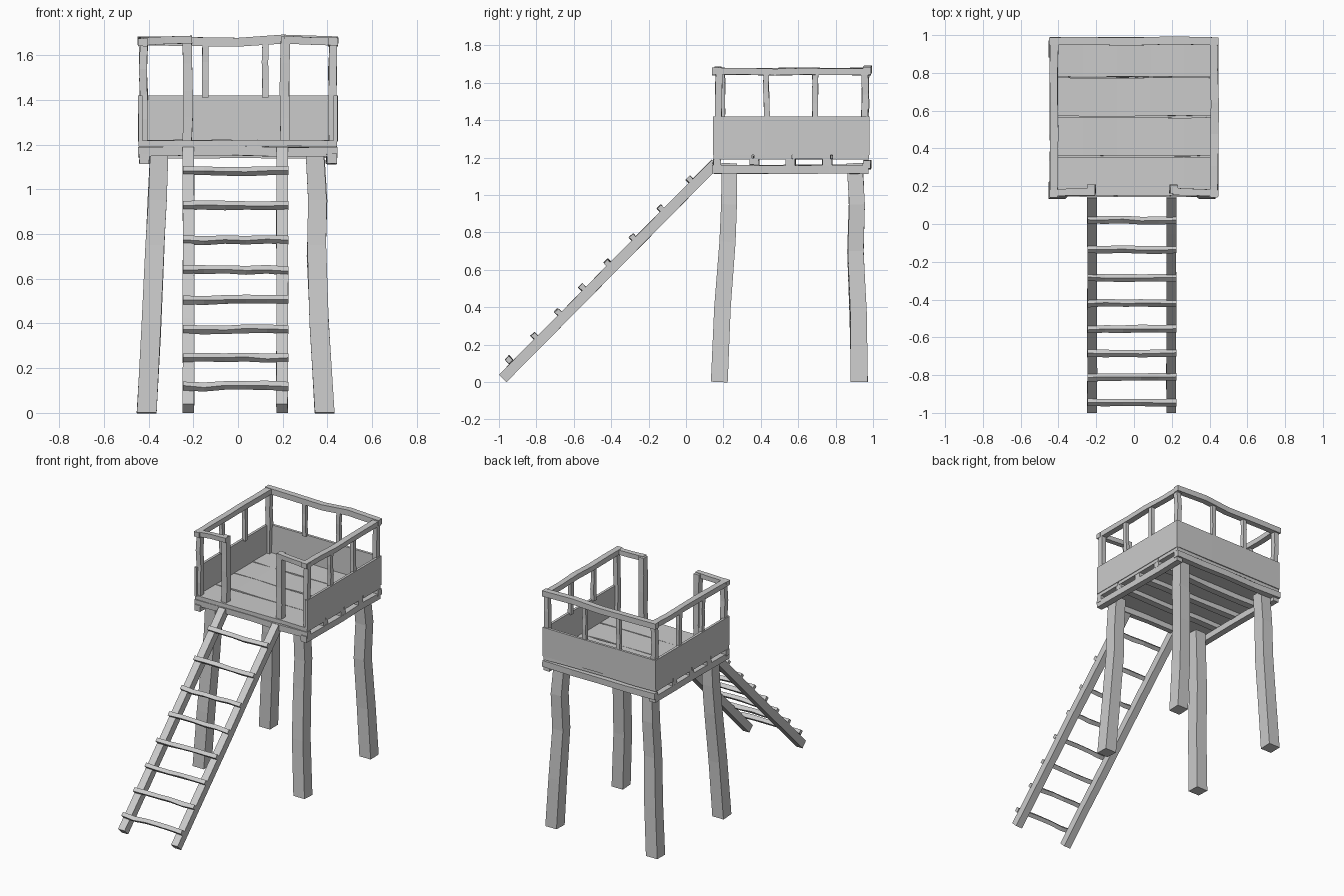
import bpy, bmesh, random
from mathutils import Vector

if "Cube" in bpy.data.objects:
    bpy.data.objects.remove(bpy.data.objects["Cube"])

random.seed(4)


def beam(name, pts, w, h, side, wobble=0.0, taper=1.0):
    """Square timber swept along pts; w is its width along 'side', h across it."""
    pts = [Vector(p) for p in pts]
    side = Vector(side).normalized()
    bm = bmesh.new()
    rings = []
    for i, p in enumerate(pts):
        t = (pts[-1] - pts[0]).normalized()
        up = side.cross(t).normalized()
        k = 1 + (taper - 1) * i / (len(pts) - 1)
        c = p + (side * random.uniform(-1, 1) + up * random.uniform(-1, 1)) * wobble
        rings.append([bm.verts.new(c + side * a * w * k / 2 + up * b * h * k / 2
                                   + (side * random.uniform(-1, 1) + up * random.uniform(-1, 1)) * wobble * 0.4)
                      for a, b in ((-1, -1), (1, -1), (1, 1), (-1, 1))])
    for r, s in zip(rings, rings[1:]):
        for j in range(4):
            bm.faces.new((r[j], r[(j + 1) % 4], s[(j + 1) % 4], s[j]))
    bm.faces.new(rings[0][::-1])
    bm.faces.new(rings[-1])
    bmesh.ops.recalc_face_normals(bm, faces=bm.faces)
    me = bpy.data.meshes.new(name)
    bm.to_mesh(me)
    bm.free()
    ob = bpy.data.objects.new(name, me)
    bpy.context.collection.objects.link(ob)
    return ob


def span(a, b, n):
    """Evenly spaced points from a to b."""
    a, b = Vector(a), Vector(b)
    return [a.lerp(b, i / n) for i in range(n + 1)]


X, Y, Z = (1, 0, 0), (0, 1, 0), (0, 0, 1)

# Crooked legs, leaning inward
front_y = ((0, .178), (.4, .195), (.75, .222), (.95, .23), (1.17, .232))
back_y = ((0, .927), (.35, .92), (.7, .905), (.95, .912), (1.17, .902))
lean = {-1: (-.408, -.388, -.372, -.36, -.352), 1: (.388, .363, .352, .355, .343)}
for s, tag in ((-1, "left"), (1, "right")):
    for end, prof in (("front", front_y), ("back", back_y)):
        beam(f"{end}_{tag}_leg", [(x, y, z) for x, (z, y) in zip(lean[s], prof)],
             .088, .09, X, 0 if end == "front" else .003, .92)

# Side bearers, front and back beams, cross joists
for s, tag in ((-1, "left"), (1, "right")):
    beam(f"{tag}_bearer", span((s * .417, .14, 1.137), (s * .417, .975, 1.137), 4), .045, .045, X, .003)
beam("front_beam", span((-.447, .165, 1.17), (.445, .165, 1.17), 4), .04, .042, Y, .003)
beam("back_beam", span((-.445, .968, 1.162), (.445, .968, 1.162), 4), .042, .044, Y, .003)
for i, y in enumerate((.365, .56, .755)):
    beam(f"joist_{i + 1}", span((-.44, y, 1.177), (.44, y, 1.177), 4), .05, .036, Y, .003)

# Floor planks
edges = (.145, .358, .568, .778, .98)
for i, (a, b) in enumerate(zip(edges, edges[1:])):
    y = (a + b) / 2
    beam(f"floor_plank_{i + 1}", span((-.445, y, 1.206), (.442, y, 1.206), 5), b - a - .007, .028, Y, .0025)

# Solid side and back panels
for s, tag in ((-1, "left"), (1, "right")):
    beam(f"{tag}_panel", span((s * .437, .145, 1.317), (s * .437, .98, 1.317), 3), .018, .205, X, .001)
beam("back_panel", span((-.446, .972, 1.317), (.446, .972, 1.317), 3), .018, .205, Y, .001)

# Corner posts and slim railing posts
for s, tag in ((-1, "left"), (1, "right")):
    for end, y in (("front", .175), ("back", .957)):
        beam(f"{end}_{tag}_corner_post", span((s * .423, y, 1.2), (s * .423, y, 1.65), 4), .034, .036, X, .003)
    for i, y in enumerate((.43, .692)):
        beam(f"{tag}_rail_post_{i + 1}", span((s * .428, y, 1.41), (s * .428, y, 1.65), 3), .026, .03, X, .003)
for i, x in enumerate((-.145, .122)):
    beam(f"back_rail_post_{i + 1}", span((x, .965, 1.41), (x, .965, 1.65), 3), .028, .026, X, .003)

# Gate posts either side of the ladder
for tag, x in (("left", -.226), ("right", .211)):
    beam(f"{tag}_gate_post", span((x, .185, 1.2), (x, .185, 1.683), 4), .042, .046, X, .003)

# Handrails
for s, tag in ((-1, "left"), (1, "right")):
    beam(f"{tag}_handrail", span((s * .424, .14, 1.659), (s * .424, .98, 1.66), 5), .042, .036, X, .004)
    beam(f"front_{tag}_handrail", span((s * .447, .165, 1.66), (s * .205, .172, 1.668), 2), .036, .034, Y, .003)
beam("back_handrail", [(-.45, .968, 1.665), (-.25, .968, 1.662), (0, .965, 1.658),
                       (.2, .972, 1.672), (.447, .968, 1.664)], .042, .04, Y, .001)

# Sloping ladder with stringers and rungs
for tag, x in (("left", -.222), ("right", .198)):
    beam(f"{tag}_ladder_stringer", span((x, -.98, .02), (x, .158, 1.17), 6), .052, .056, X, .0015)
rungs = ((-.945, .12), (-.81, .245), (-.685, .375), (-.555, .505),
         (-.42, .64), (-.285, .775), (-.135, .925), (.02, 1.08))
for i, (y, z) in enumerate(rungs):
    beam(f"rung_{i + 1}", span((-.247, y, z), (.225, y, z), 5), .028, .028, (0, 1, 1), .004)
